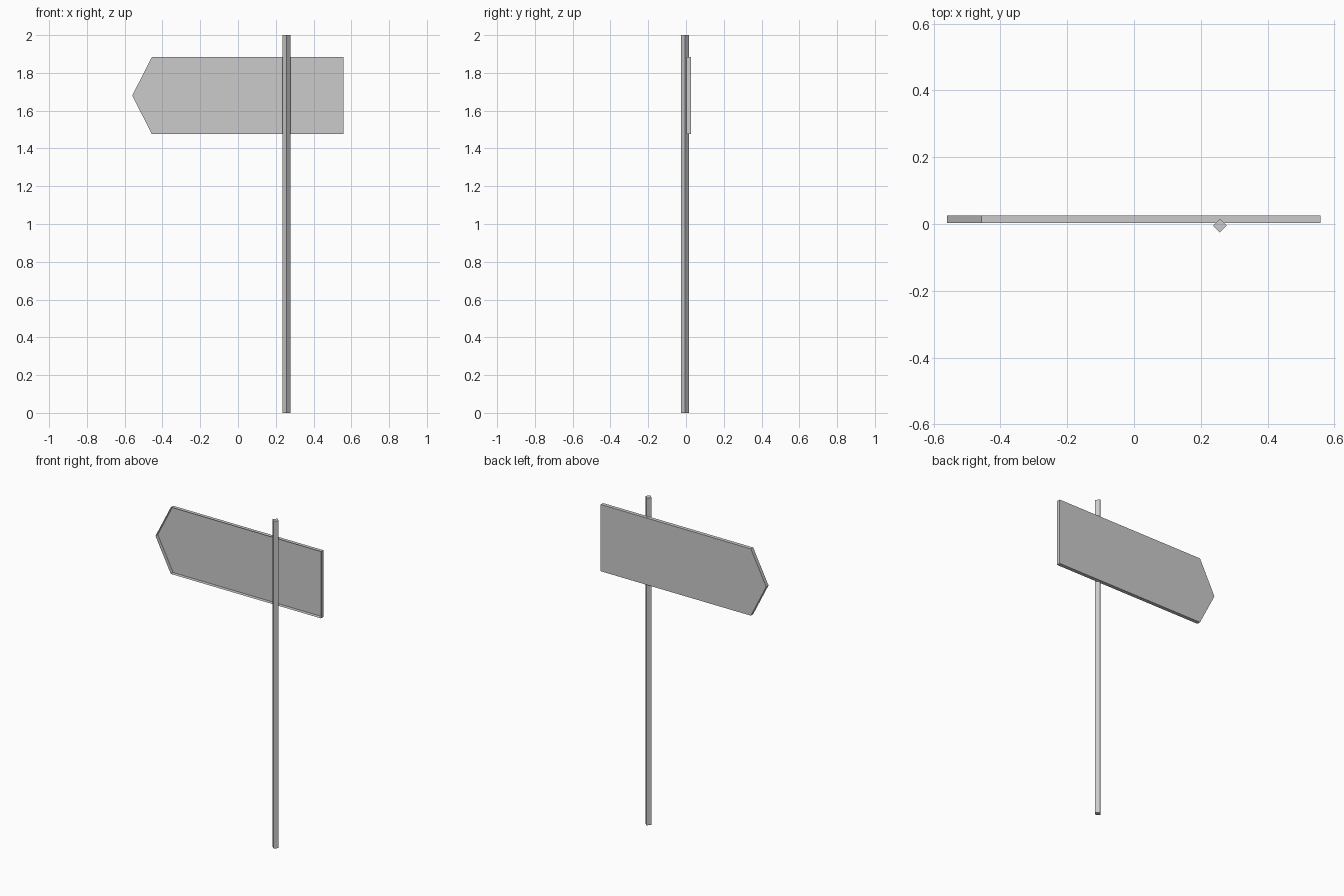
import bpy, bmesh
from math import pi

if "Cube" in bpy.data.objects:
    bpy.data.objects.remove(bpy.data.objects["Cube"])

# Square post, turned so that a corner faces front
bpy.ops.mesh.primitive_cylinder_add(vertices=4, radius=0.0205, depth=2,
                                    location=(0.257, -0.005, 1))
bpy.context.object.name = "post"

# Arrow-shaped panel: shallow folded tray, open towards the post
outline = [(-0.56, 1.68), (-0.456, 1.476), (0.559, 1.476),
           (0.559, 1.884), (-0.456, 1.884)]
FRONT, BACK = 0.003, 0.0255

bm = bmesh.new()
back = [bm.verts.new((x, BACK, z)) for x, z in outline]
rim = [bm.verts.new((x, FRONT, z)) for x, z in outline]
bm.faces.new(back[::-1])
n = len(outline)
for i in range(n):
    j = (i + 1) % n
    bm.faces.new((rim[i], back[i], back[j], rim[j]))
mesh = bpy.data.meshes.new("arrow_panel")
bm.to_mesh(mesh)
bm.free()
bpy.context.collection.objects.link(bpy.data.objects.new("arrow_panel", mesh))
